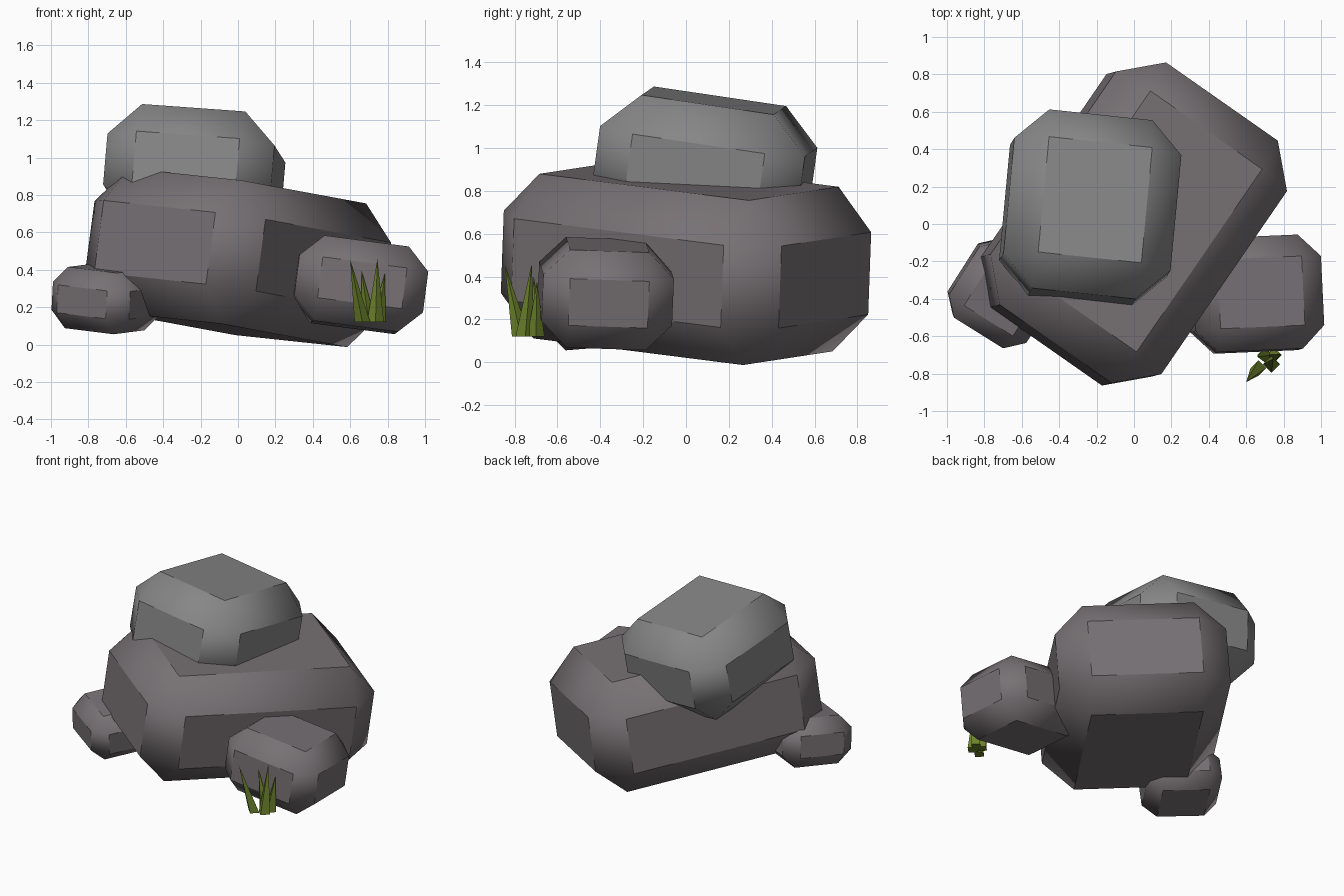
import bpy, bmesh
from math import radians
from mathutils import Vector

if "Cube" in bpy.data.objects:
    bpy.data.objects.remove(bpy.data.objects["Cube"])


def material(name, rgb):
    m = bpy.data.materials.new(name)
    m.diffuse_color = (*rgb, 1)
    m.use_nodes = True
    m.node_tree.nodes["Principled BSDF"].inputs["Base Color"].default_value = m.diffuse_color
    return m


STONE = material("stone", (0.185, 0.165, 0.175))
PALE = material("pale_stone", (0.24, 0.24, 0.245))
GREEN = material("grass", (0.15, 0.22, 0.025))


def finish(bm, name, mat):
    mesh = bpy.data.meshes.new(name)
    bm.to_mesh(mesh)
    bm.free()
    mesh.materials.append(mat)
    ob = bpy.data.objects.new(name, mesh)
    bpy.context.collection.objects.link(ob)
    return ob


def rock(name, centre, size, tilt, bevel, mat):
    """Chamfered block: flat faces, softly shaded chamfers."""
    bm = bmesh.new()
    bmesh.ops.create_cube(bm, size=1)
    bmesh.ops.scale(bm, vec=size, verts=bm.verts)
    bmesh.ops.bevel(bm, geom=bm.edges[:], offset=bevel, segments=1,
                    affect='EDGES', profile=0.5)
    ob = finish(bm, name, mat)
    ob.location = centre
    ob.rotation_euler = [radians(a) for a in tilt]
    bpy.ops.object.select_all(action='DESELECT')
    ob.select_set(True)
    bpy.context.view_layer.objects.active = ob
    bpy.ops.object.shade_smooth_by_angle(angle=radians(40))


# Stacked boulders and the two small stones beside them
rock("main_boulder", (0, 0, 0.465), (1.12, 1.58, 0.775), (-6, 5, -35), 0.194, STONE)
rock("top_boulder", (-0.234, 0.087, 0.915), (0.90, 0.97, 0.62), (-8.4, 4.1, -6), 0.172, PALE)
rock("right_stone", (0.65, -0.375, 0.32), (0.695, 0.61, 0.46), (-2, 7.5, 2.5), 0.12, STONE)
rock("left_stone", (-0.705, -0.37, 0.246), (0.49, 0.485, 0.33), (4, 6, -32), 0.09, STONE)

# Grass tuft: four-sided leaning spikes (base x, y, tip x, y, z, radius)
BLADES = [
    (0.665, -0.77, 0.60, -0.845, 0.455, 0.042),
    (0.735, -0.75, 0.745, -0.72, 0.46, 0.045),
    (0.70, -0.70, 0.66, -0.71, 0.40, 0.04),
    (0.75, -0.70, 0.785, -0.695, 0.38, 0.04),
]
bm = bmesh.new()
for bx, by, tx, ty, tz, r in BLADES:
    ring = [bm.verts.new(Vector((bx + dx * r, by + dy * r, 0.12)))
            for dx, dy in ((1, 0), (0, 1), (-1, 0), (0, -1))]
    tip = bm.verts.new((tx, ty, tz))
    bm.faces.new(ring[::-1])
    for i in range(4):
        bm.faces.new((ring[i], ring[(i + 1) % 4], tip))
finish(bm, "grass_tuft", GREEN)
